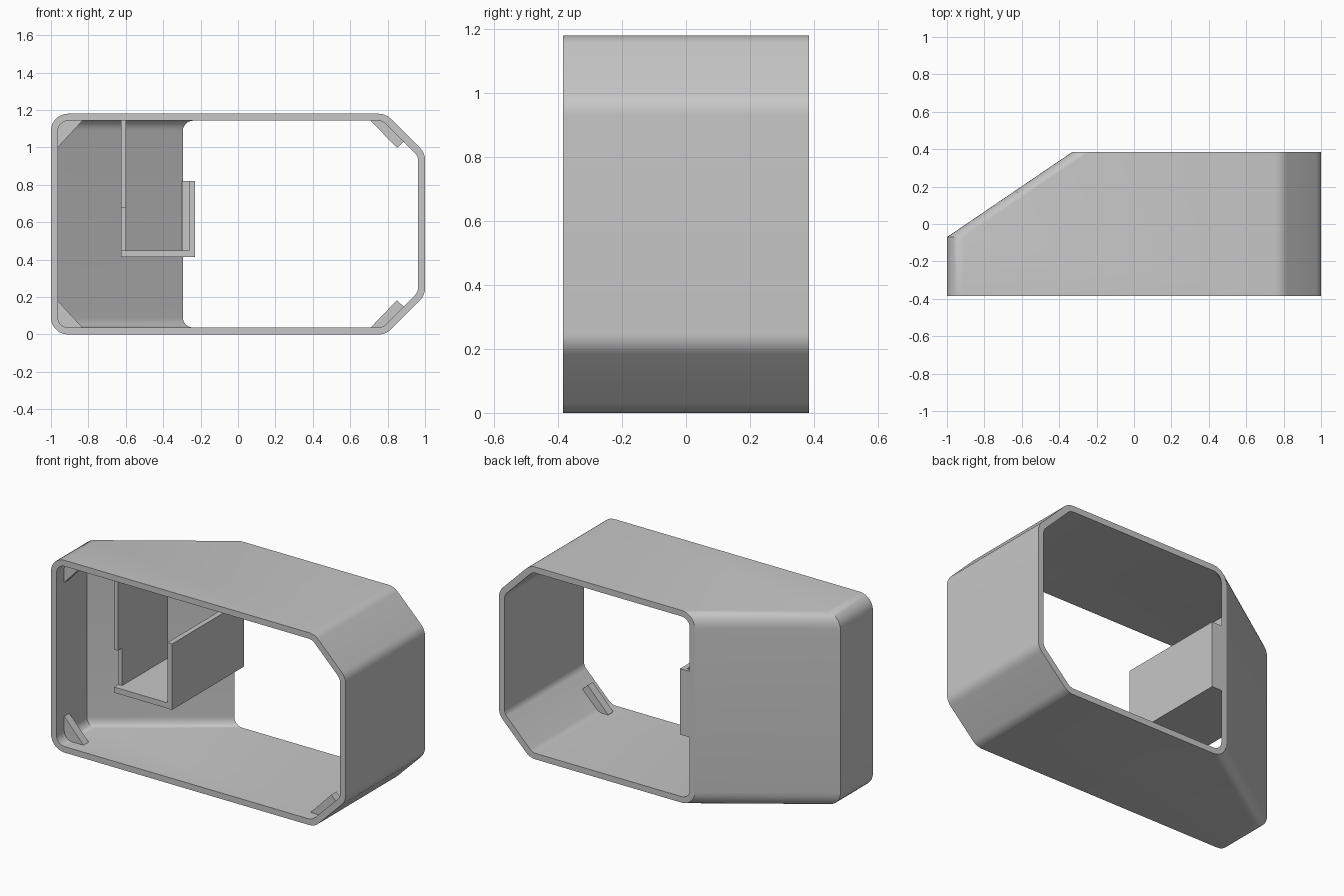
import bpy, bmesh, math
from mathutils import Vector

if "Cube" in bpy.data.objects:
    bpy.data.objects.remove(bpy.data.objects["Cube"], do_unlink=True)

grey = bpy.data.materials.new("plain grey")
grey.use_nodes = True
COLOR = (0.57, 0.57, 0.57, 1)
grey.diffuse_color = COLOR
grey.node_tree.nodes["Principled BSDF"].inputs["Base Color"].default_value = COLOR

H = 1.18        # overall height
FRONT, BACK = -0.385, 0.385
INSET = -0.31   # front plane of the inner parts


def finish(name, bm):
    bmesh.ops.recalc_face_normals(bm, faces=bm.faces)
    mesh = bpy.data.meshes.new(name)
    bm.to_mesh(mesh)
    bm.free()
    mesh.materials.append(grey)
    obj = bpy.data.objects.new(name, mesh)
    bpy.context.collection.objects.link(obj)
    return obj


def prism(name, points, shift):
    """Extrude a flat polygon along a vector."""
    bm = bmesh.new()
    face = bm.faces.new([bm.verts.new(p) for p in points])
    out = bmesh.ops.extrude_face_region(bm, geom=[face])["geom"]
    bmesh.ops.translate(bm, vec=shift,
                        verts=[v for v in out if isinstance(v, bmesh.types.BMVert)])
    # The extrusion leaves the starting face in place only when it is kept as a cap
    bmesh.ops.holes_fill(bm, edges=[e for e in bm.edges if e.is_boundary])
    return finish(name, bm)


def rounded(corners, steps=7):
    """Round each (x, z, radius) corner and return the outline."""
    outline = []
    pts = [Vector((x, 0, z)) for x, z, r in corners]
    for i, p in enumerate(pts):
        r = corners[i][2]
        a = (pts[i - 1] - p).normalized()
        b = (pts[(i + 1) % len(pts)] - p).normalized()
        half = a.angle(b) / 2
        centre = p + (a + b).normalized() * r / math.sin(half)
        t = r / math.tan(half)
        start = (p + a * t - centre).normalized()
        end = (p + b * t - centre).normalized()
        outline += [centre + start.slerp(end, k / steps) * r for k in range(steps + 1)]
    return outline


def section(left, y, wall, chamfer, radii):
    """Cross-section of the shell with two chamfered corners on +x."""
    right = 1 - wall
    r_left, r_right = radii
    half = [(left, wall, r_left), (right - chamfer, wall, r_right),
            (right, wall + chamfer, r_right)]
    corners = half + [(x, H - z, r) for x, z, r in reversed(half)]
    return [Vector((p.x, y, p.z)) for p in rounded(corners)]


# Shell: outer skin, back rim, inner skin and front rim as one closed loft
outer = dict(wall=0, chamfer=0.21, radii=(0.09, 0.09))
inner = dict(wall=0.037, chamfer=0.19, radii=(0.055, 0.06))
rings = [section(-1, FRONT, **outer), section(-1, -0.07, **outer),
         section(-0.33, BACK, **outer), section(-0.295, BACK, **inner),
         section(-0.963, -0.09, **inner), section(-0.963, FRONT, **inner)]
bm = bmesh.new()
loops = [[bm.verts.new(p) for p in ring] for ring in rings]
for i, ring in enumerate(loops):
    prev = loops[i - 1]
    for j in range(len(ring)):
        bm.faces.new((prev[j - 1], prev[j], ring[j], ring[j - 1]))
shell = finish("shell", bm)
bpy.ops.object.select_all(action="DESELECT")
shell.select_set(True)
bpy.context.view_layer.objects.active = shell
bpy.ops.object.shade_smooth_by_angle(angle=math.radians(30))

# Pocket floor, ending inside the slanted wall
floor = [(-0.625, INSET), (-0.23, INSET), (-0.23, BACK), (-0.32, BACK), (-0.625, 0.17)]
prism("pocket_floor", [(x, y, 0.415) for x, y in floor], (0, 0, 0.035))

# Tall pocket side with a shallow notch in its front edge
side = [(INSET, 1.15), (INSET, 0.68), (INSET + 0.04, 0.68), (INSET + 0.04, 0.44),
        (0.17, 0.44), (0.17, 1.15)]
prism("pocket_tall_side", [(-0.625, y, z) for y, z in side], (0.027, 0, 0))

# Low pocket side and the tab joining it to the back rim
low = [(-0.23, INSET), (-0.23, BACK), (-0.3, BACK), (-0.3, 0.365),
       (-0.262, 0.365), (-0.262, INSET)]
prism("pocket_low_side", [(x, y, 0.445) for x, y in low], (0, 0, 0.375))

# Corner stops, top and bottom
gusset = [(-0.968, 0.185), (-0.968, 0.07), (-0.93, 0.03), (-0.825, 0.03)]
strip = [(0.71, 0.03), (0.712, 0.04), (0.85, 0.183), (0.888, 0.147), (0.77, 0.03)]
for name, shape in (("corner_gusset", gusset), ("chamfer_stop", strip)):
    for level, flip in (("lower", False), ("upper", True)):
        prism(f"{level}_{name}",
              [(x, INSET, H - z if flip else z) for x, z in shape], (0, 0.05, 0))
